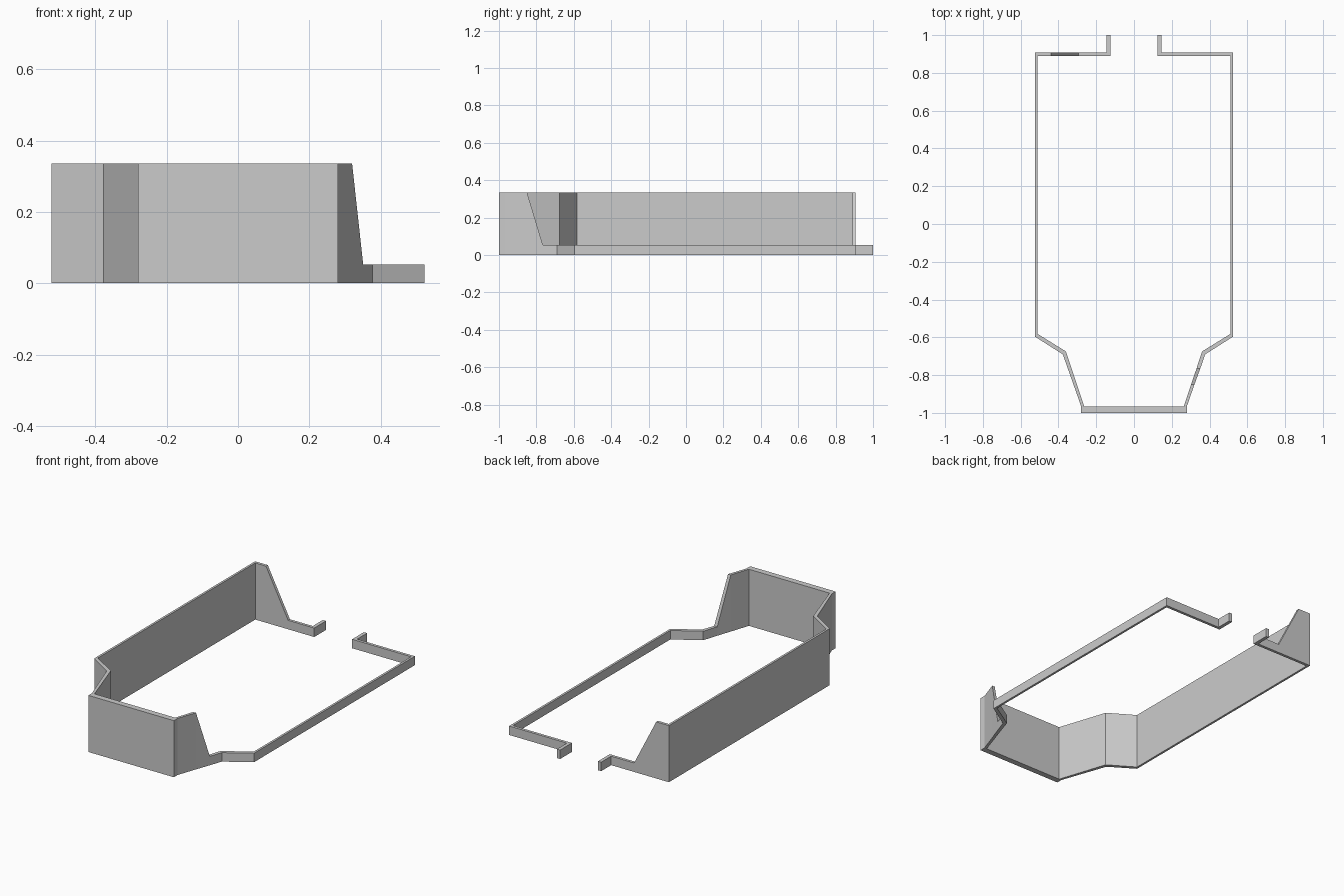
import bpy, bmesh

if "Cube" in bpy.data.objects:
    bpy.data.objects.remove(bpy.data.objects["Cube"])

HIGH, LOW = 0.335, 0.053

# Half plan from front to back: (outer point, inner point)
front = [((0.28, -1.0), (0.264, -0.965)), ((0.28, -0.965), (0.264, -0.965))]
front_ramp = [((0.320, -0.85), (0.302, -0.85)), ((0.351, -0.765), (0.331, -0.765))]
side = [((0.377, -0.69), (0.360, -0.675)),
        ((0.523, -0.597), (0.510, -0.582)),
        ((0.523, 0.907), (0.510, 0.890))]
back_ramp = [((0.44, 0.907), (0.44, 0.890)), ((0.295, 0.907), (0.295, 0.890))]
tab = [((0.145, 0.907), (0.124, 0.890)), ((0.145, 1.0), (0.124, 1.0))]


def sections(points, height, sign=1):
    return [((sign * o[0], o[1]), (sign * i[0], i[1]), height) for o, i in points]


# Right side: tall front corner ramps down to a low rail
right = (sections(front + front_ramp[:1], HIGH)
         + sections(front_ramp[1:] + side + tab, LOW))
# Left side: tall all the way to the ramp in the back wall
left = (sections(front + side + back_ramp[:1], HIGH, -1)
        + sections(back_ramp[1:] + tab, LOW, -1))


def loft_wall(name, path):
    bm = bmesh.new()
    rings = []
    for (ox, oy), (ix, iy), h in path:
        rings.append([bm.verts.new(p) for p in
                      ((ox, oy, 0), (ox, oy, h), (ix, iy, h), (ix, iy, 0))])
    for a, b in zip(rings, rings[1:]):
        for k in range(4):
            n = (k + 1) % 4
            bm.faces.new((a[k], a[n], b[n], b[k]))
    bm.faces.new(rings[0])
    bm.faces.new(rings[-1])
    bmesh.ops.remove_doubles(bm, verts=bm.verts, dist=0.0005)
    bmesh.ops.recalc_face_normals(bm, faces=bm.faces)
    mesh = bpy.data.meshes.new(name)
    bm.to_mesh(mesh)
    bm.free()
    obj = bpy.data.objects.new(name, mesh)
    bpy.context.collection.objects.link(obj)
    return obj


# One continuous wall from the left tab, round the front, to the right tab
loft_wall("perimeter_wall", left[::-1] + right)
